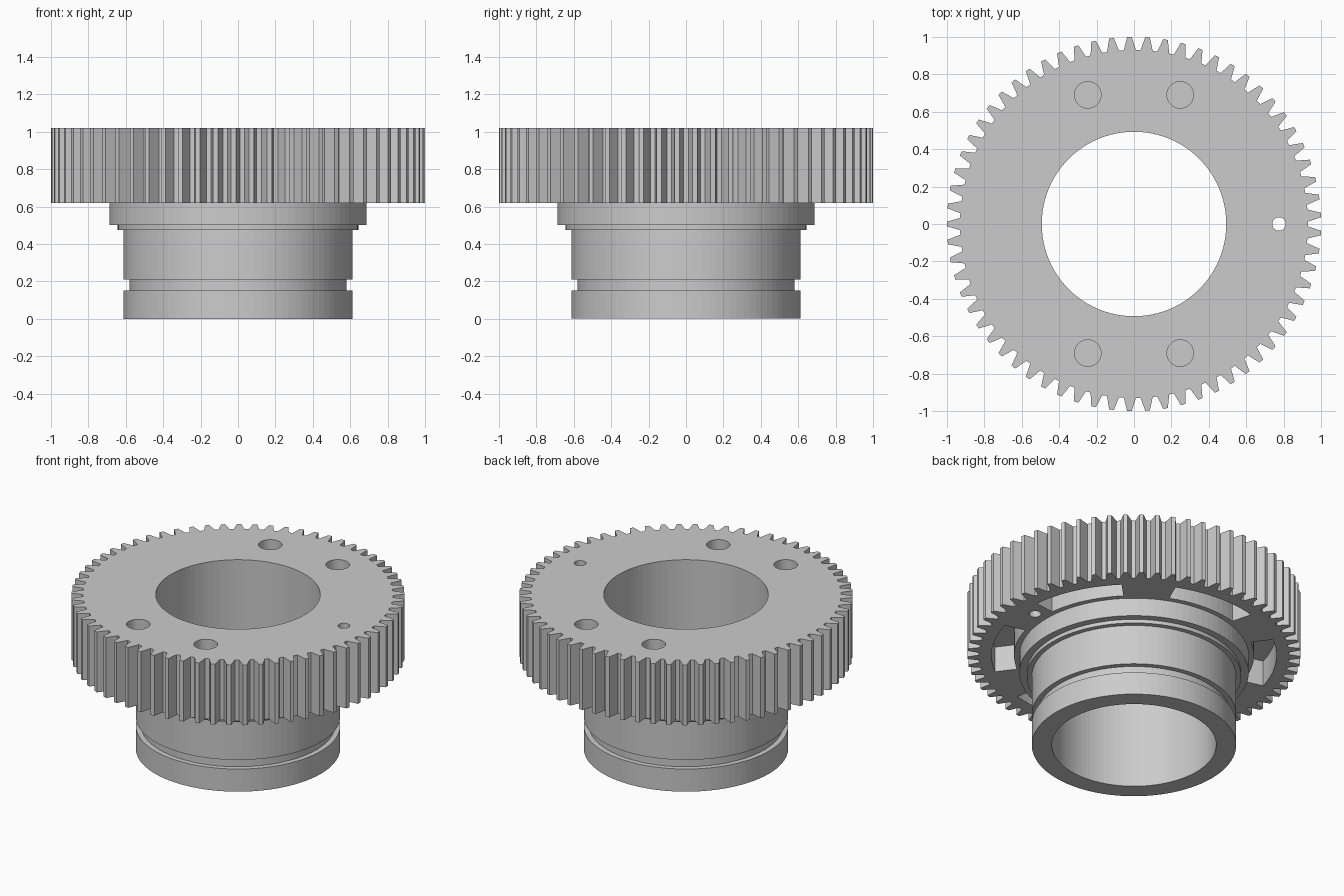
import bpy, bmesh
from math import sin, cos, pi, radians

cube = bpy.data.objects.get("Cube")
if cube:
    bpy.data.objects.remove(cube, do_unlink=True)

GEAR_BOTTOM, TOP = 0.62, 1.02
TEETH, ROOT, TIP = 65, 0.93, 1.0

steel = bpy.data.materials.new("grey steel")
steel.use_nodes = True
grey = (0.6, 0.6, 0.6, 1)
steel.diffuse_color = grey
steel.node_tree.nodes["Principled BSDF"].inputs["Base Color"].default_value = grey


def polar(r, a):
    return r * cos(a), r * sin(a)


def circle(r, n, cx=0, cy=0):
    return [(cx + r * cos(2 * pi * i / n), cy + r * sin(2 * pi * i / n)) for i in range(n)]


def finish(name, bm):
    bmesh.ops.recalc_face_normals(bm, faces=bm.faces)
    mesh = bpy.data.meshes.new(name)
    bm.to_mesh(mesh)
    bm.free()
    mesh.materials.append(steel)
    obj = bpy.data.objects.new(name, mesh)
    bpy.context.collection.objects.link(obj)
    return obj


def prism(name, outline, z0, z1):
    bm = bmesh.new()
    face = bm.faces.new([bm.verts.new((x, y, z0)) for x, y in outline])
    up = bmesh.ops.extrude_face_region(bm, geom=[face])
    verts = [g for g in up["geom"] if isinstance(g, bmesh.types.BMVert)]
    bmesh.ops.translate(bm, verts=verts, vec=(0, 0, z1 - z0))
    return finish(name, bm)


def turned(name, profile, n=96):
    bm = bmesh.new()
    rings = [[bm.verts.new((x, y, z)) for x, y in circle(r, n)] for r, z in profile]
    for low, high in zip(rings, rings[1:]):
        for i in range(n):
            j = (i + 1) % n
            bm.faces.new((low[i], low[j], high[j], high[i]))
    bm.faces.new(rings[0])
    bm.faces.new(rings[-1])
    return finish(name, bm)


def combine(target, other, operation):
    mod = target.modifiers.new(operation.lower(), "BOOLEAN")
    mod.operation, mod.object, mod.solver = operation, other, "EXACT"
    bpy.context.view_layer.objects.active = target
    bpy.ops.object.modifier_apply(modifier=mod.name)
    bpy.data.objects.remove(other, do_unlink=True)


# Toothed ring: half-widths of each tooth as fractions of the pitch
pitch = 2 * pi / TEETH
tooth = [(-0.36, ROOT), (-0.24, 0.965), (-0.13, TIP), (0.13, TIP), (0.24, 0.965), (0.36, ROOT)]
outline = [polar(r, (i + 0.5 + f) * pitch) for i in range(TEETH) for f, r in tooth]
gear = prism("gear_hub", outline, GEAR_BOTTOM, TOP)

# Sleeve with ring groove, step and collar
sleeve = turned("sleeve", [
    (0.613, 0), (0.613, 0.15), (0.58, 0.15), (0.58, 0.21), (0.613, 0.21),
    (0.613, 0.475), (0.643, 0.475), (0.643, 0.5), (0.688, 0.5), (0.688, 0.8)])
combine(gear, sleeve, "UNION")

# Central bore and small through hole
combine(gear, prism("bore", circle(0.493, 96), -0.1, 1.1), "DIFFERENCE")
combine(gear, prism("pin_hole", circle(0.036, 24, 0.775, 0), 0.4, 1.1), "DIFFERENCE")

# Four blind bolt holes
for sx in (-1, 1):
    for sy in (-1, 1):
        hole = prism("bolt_hole", circle(0.071, 32, sx * 0.247, sy * 0.69), TOP - 0.15, 1.1)
        combine(gear, hole, "DIFFERENCE")

# Six curved pockets in the underside
for k in range(6):
    angles = [radians(7 + 60 * k + 38 * i / 10) for i in range(11)]
    shape = [polar(0.855, a) for a in angles] + [polar(0.72, a) for a in reversed(angles)]
    combine(gear, prism("pocket", shape, 0.55, GEAR_BOTTOM + 0.17), "DIFFERENCE")
